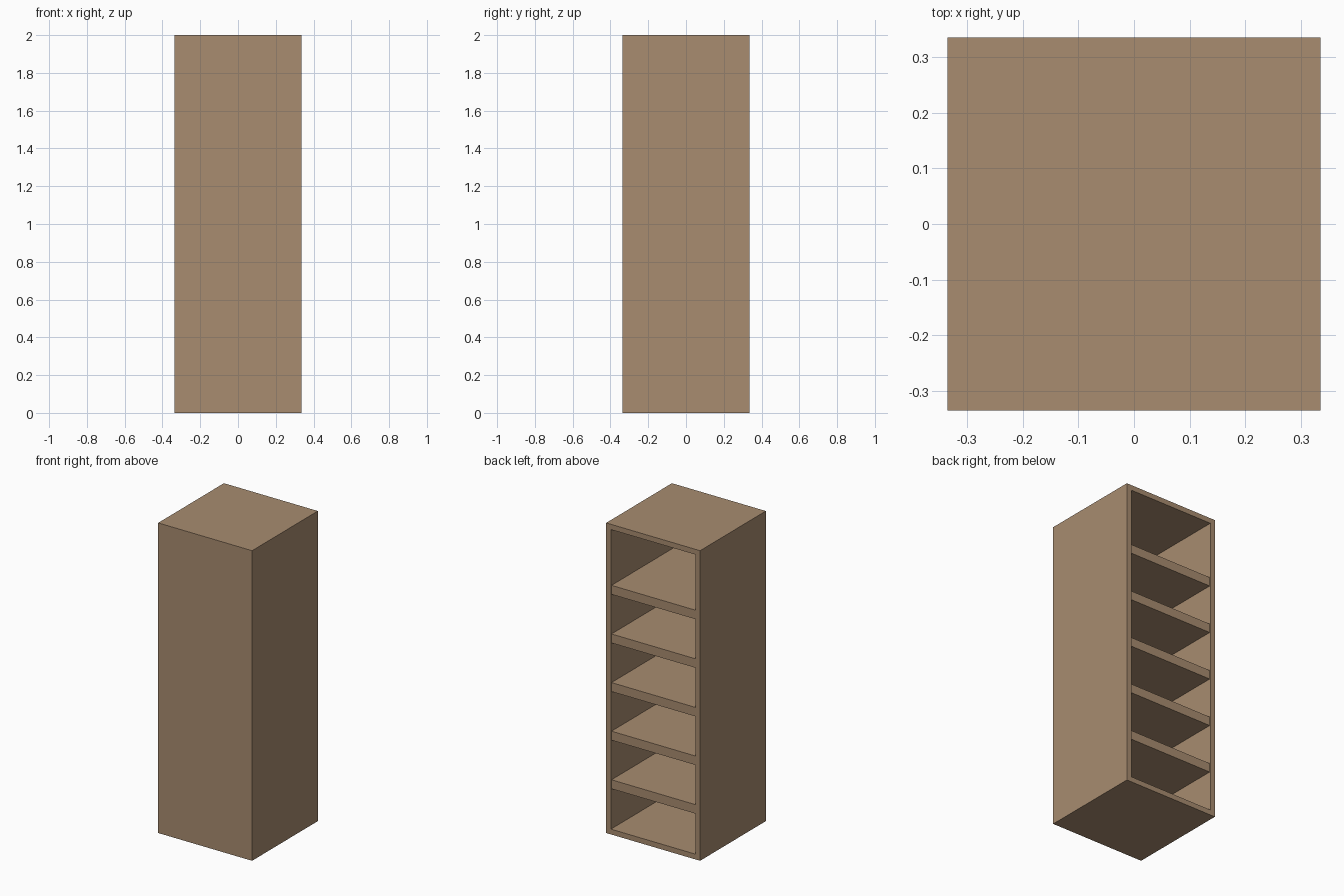
import bpy

if "Cube" in bpy.data.objects:
    bpy.data.objects.remove(bpy.data.objects["Cube"])

W, H, T = 0.67, 2.0, 0.034   # outer width/depth, height, board thickness
half = W / 2

wood = bpy.data.materials.new("tan wood")
wood.diffuse_color = (0.392, 0.262, 0.162, 1)
wood.use_nodes = True
wood.node_tree.nodes["Principled BSDF"].inputs["Base Color"].default_value = wood.diffuse_color


def board(name, x, y, z):
    """Box from (min, max) ranges on each axis."""
    bpy.ops.mesh.primitive_cube_add(size=1, location=[(a + b) / 2 for a, b in (x, y, z)])
    ob = bpy.context.object
    ob.name = name
    ob.scale = [b - a for a, b in (x, y, z)]
    bpy.ops.object.transform_apply(location=False, rotation=False, scale=True)
    ob.data.materials.append(wood)
    return ob


inner = half - T
full = (-half, half)

# Carcass, open towards +y
board("left_side", (-half, -inner), full, (0, H))
board("right_side", (inner, half), full, (0, H))
board("top_board", (-inner, inner), full, (H - T, H))
board("bottom_board", (-inner, inner), full, (0, T))
board("front_panel", (-inner, inner), (-half, -inner), (T, H - T))

# Five evenly spaced shelves, slightly set back from the open edge
for i in range(5):
    top = 0.35 + i * 0.3135
    board(f"shelf_{i + 1}", (-inner, inner), (-inner, half - 0.006), (top - 0.058, top))
